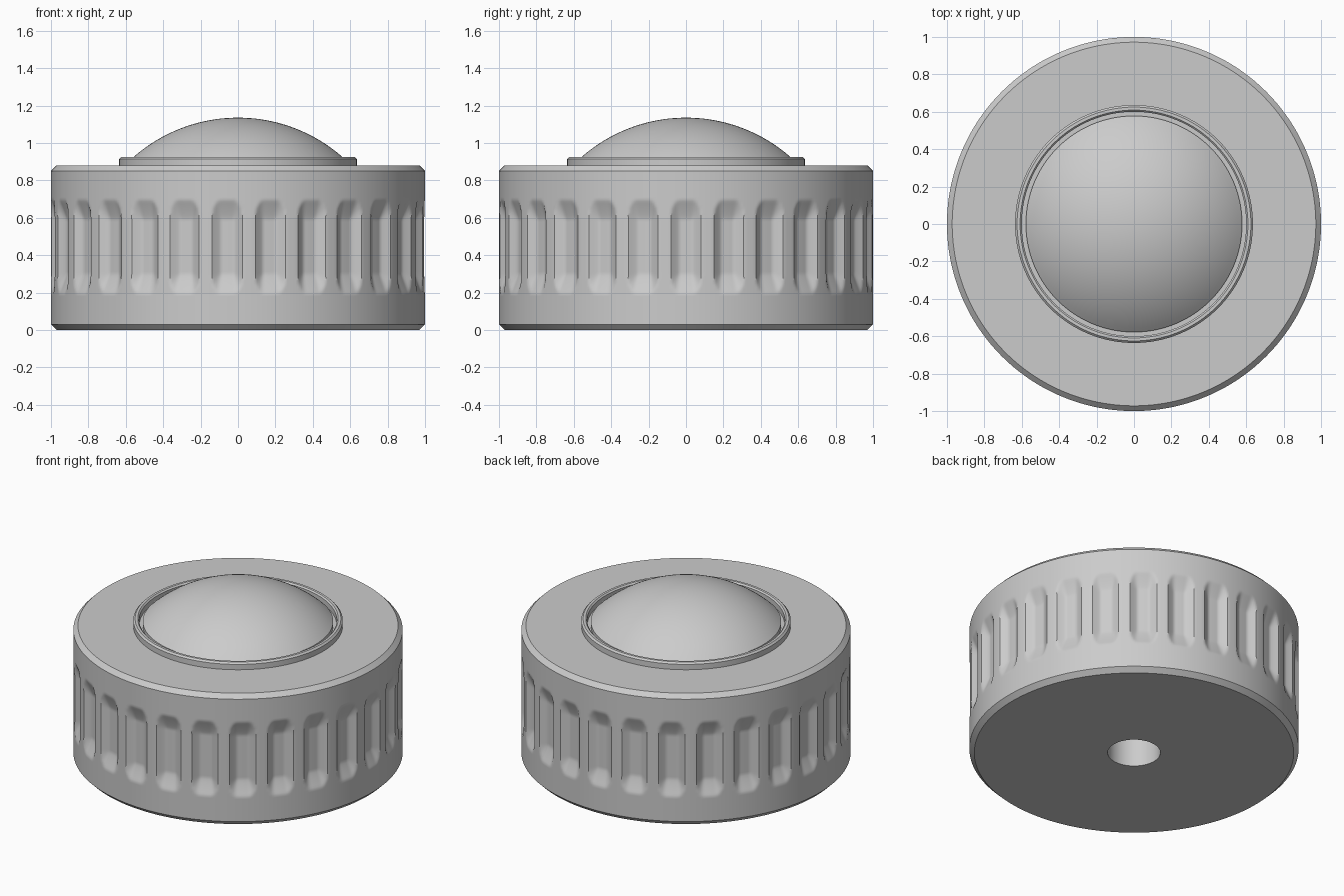
import bpy
import bmesh
from math import sin, cos, pi, hypot, sqrt

if "Cube" in bpy.data.objects:
    bpy.data.objects.remove(bpy.data.objects["Cube"])

FLUTES = 27
COLS = 20            # wall columns per flute
N = FLUTES * COLS


def lathe(name, profile, n, closed=False, radius=None):
    """Revolve (r, z) points around z; radius(r, z, angle) may reshape them."""
    bm = bmesh.new()
    rings = []
    for r, z in profile:
        if r == 0:
            rings.append([bm.verts.new((0, 0, z))] * n)
            continue
        ring = []
        for i in range(n):
            a = 2 * pi * i / n
            q = radius(r, z, a) if radius else r
            ring.append(bm.verts.new((q * cos(a), q * sin(a), z)))
        rings.append(ring)
    pairs = list(zip(rings, rings[1:]))
    if closed:
        pairs.append((rings[-1], rings[0]))
    for lo, hi in pairs:
        for i in range(n):
            j = (i + 1) % n
            face = list(dict.fromkeys((lo[i], lo[j], hi[j], hi[i])))
            bm.faces.new(face)
    bmesh.ops.recalc_face_normals(bm, faces=bm.faces)
    mesh = bpy.data.meshes.new(name)
    bm.to_mesh(mesh)
    bm.free()
    obj = bpy.data.objects.new(name, mesh)
    bpy.context.collection.objects.link(obj)
    bpy.ops.object.select_all(action='DESELECT')
    obj.select_set(True)
    bpy.context.view_layer.objects.active = obj
    bpy.ops.object.shade_smooth_by_angle(angle=0.6)
    return obj


def fluted(r, z, a):
    """Sink shallow round-ended scoops into the outer wall."""
    if r < 1:
        return r
    step = 2 * pi / FLUTES
    u = abs((a + step / 2) % step - step / 2)
    across = max(0, (u - 0.034) / 0.049)
    along = max(0, (abs(z - 0.445) - 0.145) / 0.105)
    return r - 0.037 * max(0, 1 - hypot(across, along) ** 1.2)


# knob body: shaft hole, chamfered base, fluted wall, flat top
wall = [(1, 0.18 + 0.53 * i / 44) for i in range(45)]
body = [(0, 0.6), (0.16, 0.6), (0.16, 0), (0.97, 0), (1, 0.03)]
body += wall + [(1, 0.85), (0.972, 0.878), (0, 0.878)]
lathe("knob_body", body, N, radius=fluted)

# raised bezel ring
lathe("bezel_ring", [(0.636, 0.86), (0.636, 0.914), (0.625, 0.925),
                     (0.609, 0.925), (0.6, 0.916), (0.6, 0.86)], 128, closed=True)

# domed cap
R, ZC = 0.847, 0.288
edge = 0.578
dome = [(0, 0.87), (edge, 0.87)]
for i in range(24):
    r = edge * (1 - i / 24)
    dome.append((r, ZC + sqrt(R * R - r * r)))
dome.append((0, ZC + R))
lathe("dome_cap", dome, 128)
